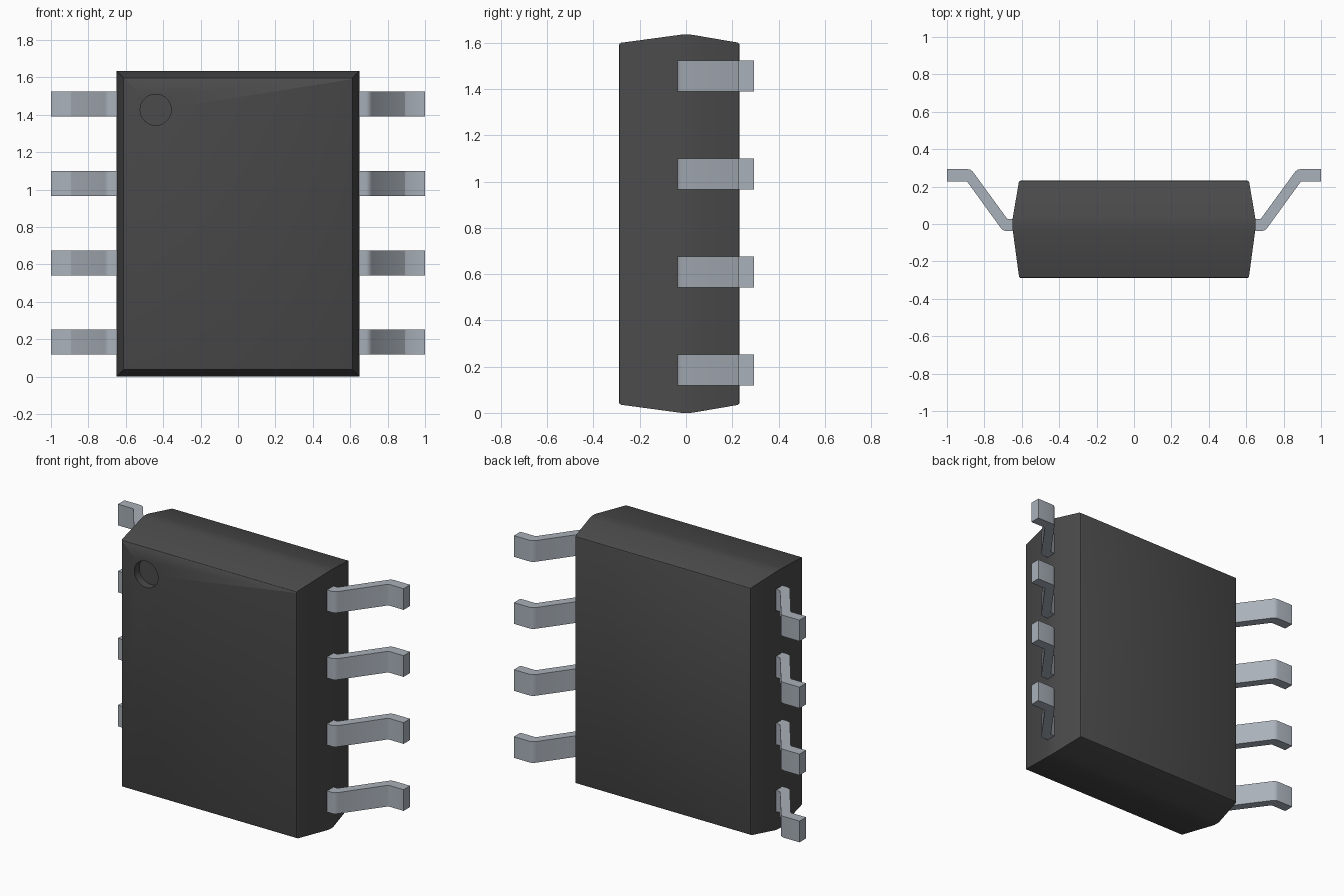
import bpy, bmesh, math

if "Cube" in bpy.data.objects:
    bpy.data.objects.remove(bpy.data.objects["Cube"])

def material(name, rgb):
    m = bpy.data.materials.new(name)
    m.diffuse_color = (*rgb, 1)
    m.use_nodes = True
    m.node_tree.nodes["Principled BSDF"].inputs["Base Color"].default_value = m.diffuse_color
    return m

PLASTIC = material("dark_plastic", (0.07, 0.07, 0.07))
METAL = material("grey_metal", (0.40, 0.44, 0.49))

def make_object(name, bm, mat, angle):
    bmesh.ops.recalc_face_normals(bm, faces=bm.faces)
    me = bpy.data.meshes.new(name)
    bm.to_mesh(me)
    bm.free()
    me.materials.append(mat)
    ob = bpy.data.objects.new(name, me)
    bpy.context.collection.objects.link(ob)
    bpy.ops.object.select_all(action='DESELECT')
    ob.select_set(True)
    bpy.context.view_layer.objects.active = ob
    bpy.ops.object.shade_smooth_by_angle(angle=math.radians(angle))
    return ob

# Body: rectangular rings lofted along y, widest at the parting line
HALF_W, HEIGHT = 0.65, 1.635
rings = [(-0.29, 0.045), (-0.287, 0.039), (-0.28, 0.035), (-0.035, 0.002), (-0.02, 0.0),
         (0.02, 0.0), (0.035, 0.002), (0.222, 0.034), (0.229, 0.038), (0.232, 0.044)]
bm = bmesh.new()
loops = []
for y, inset in rings:
    w, lo, hi = HALF_W - inset, inset, HEIGHT - inset
    loops.append([bm.verts.new(p) for p in
                  ((-w, y, lo), (w, y, lo), (w, y, hi), (-w, y, hi))])
for a, b in zip(loops, loops[1:]):
    for i in range(4):
        j = (i + 1) % 4
        bm.faces.new((a[i], a[j], b[j], b[i]))
bm.faces.new(loops[0])
bm.faces.new(loops[-1])
body = make_object("body", bm, PLASTIC, 30)

# Round orientation dimple sunk into the front face
bpy.ops.mesh.primitive_cylinder_add(vertices=48, radius=0.083, depth=0.1,
                                    location=(-0.44, -0.29, 1.427),
                                    rotation=(math.pi / 2, 0, 0))
cutter = bpy.context.object
cutter.name = "dimple_cutter"
cutter.data.materials.append(PLASTIC)
cutter.hide_render = True
cutter.hide_set(True)
cut = body.modifiers.new("dimple", 'BOOLEAN')
cut.operation = 'DIFFERENCE'
cut.solver = 'EXACT'
cut.object = cutter
bpy.context.view_layer.objects.active = body
body.select_set(True)
bpy.ops.object.modifier_apply(modifier=cut.name)
bpy.data.objects.remove(cutter)
bpy.ops.object.shade_smooth_by_angle(angle=math.radians(30))

# Legs: gull-wing profile in x-y, extruded along z, on both sides
PROFILE = [(0.60, -0.037), (0.685, -0.037), (0.698, -0.034), (0.709, -0.025),
           (0.716, -0.016), (0.891, 0.225), (0.896, 0.228), (1.0, 0.228), (1.0, 0.293),
           (0.888, 0.293), (0.875, 0.290), (0.864, 0.282), (0.856, 0.272),
           (0.681, 0.032), (0.676, 0.028), (0.60, 0.028)]

def leg(name, side, z):
    bm = bmesh.new()
    f = bm.faces.new([bm.verts.new((side * x, y, z - 0.067)) for x, y in PROFILE])
    out = bmesh.ops.extrude_face_region(bm, geom=[f])
    top = [v for v in out["geom"] if isinstance(v, bmesh.types.BMVert)]
    bmesh.ops.translate(bm, verts=top, vec=(0, 0, 0.134))
    make_object(name, bm, METAL, 40)

for label, side in (("left", -1), ("right", 1)):
    for i in range(4):
        leg(f"{label}_leg_{i + 1}", side, 0.185 + 0.424 * i)
